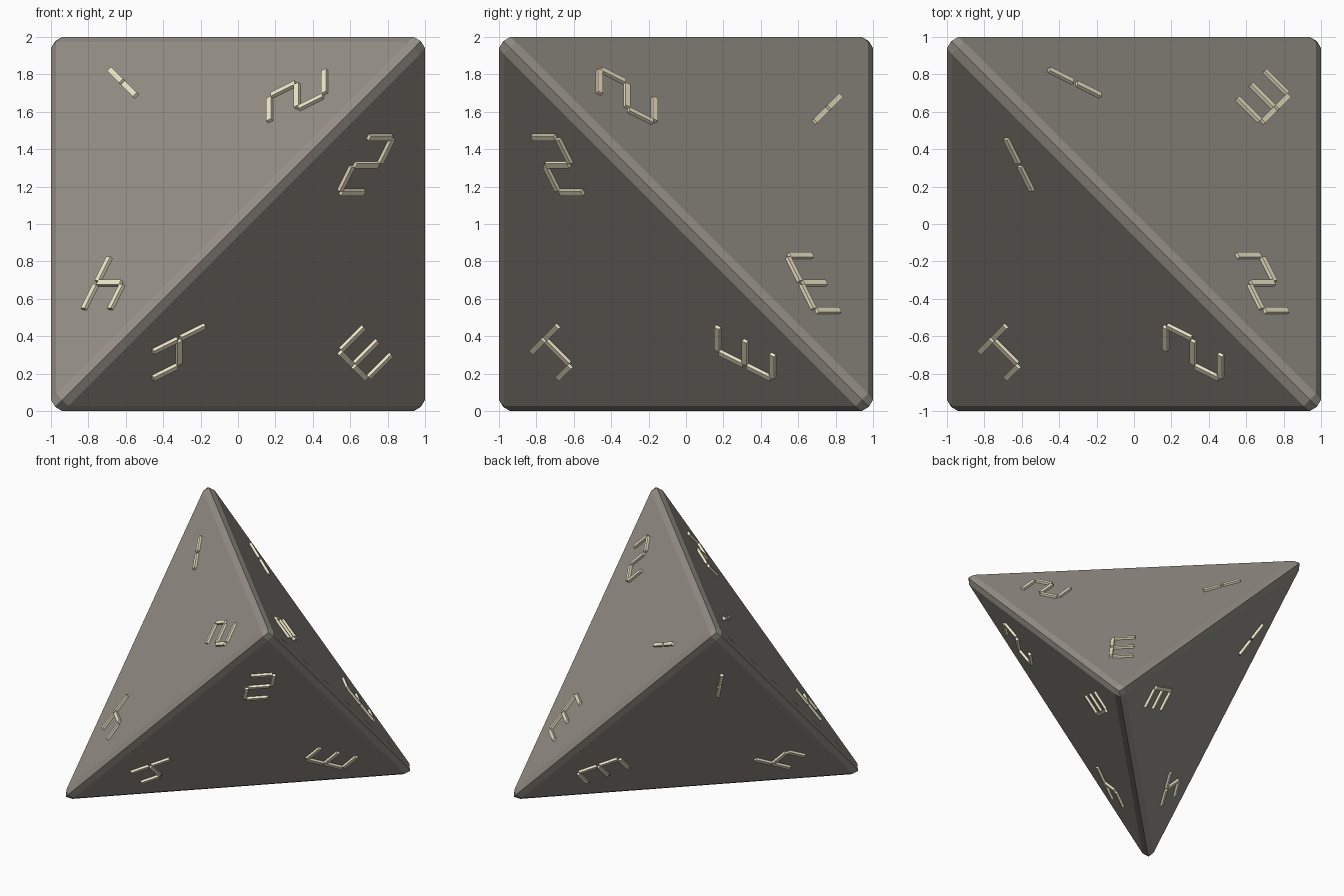
import bpy, bmesh
from mathutils import Vector, Matrix

if "Cube" in bpy.data.objects:
    bpy.data.objects.remove(bpy.data.objects["Cube"])

BEVEL = 0.08
S = 1 + 0.518 * BEVEL            # half cube holding the sharp tetrahedron
CENTRE = Vector((0, 0, 1))
CORNERS = [Vector((-1, 1, 1)), Vector((1, -1, 1)), Vector((1, 1, -1)), Vector((-1, -1, -1))]


def material(name, colour):
    m = bpy.data.materials.new(name)
    m.diffuse_color = (*colour, 1)
    m.use_nodes = True
    m.node_tree.nodes["Principled BSDF"].inputs["Base Color"].default_value = m.diffuse_color
    return m


def finish(bm, name, mat):
    bmesh.ops.recalc_face_normals(bm, faces=bm.faces)
    me = bpy.data.meshes.new(name)
    bm.to_mesh(me)
    bm.free()
    me.materials.append(mat)
    ob = bpy.data.objects.new(name, me)
    ob.location = CENTRE
    bpy.context.collection.objects.link(ob)
    return ob


stone = material("warm_grey", (0.30, 0.275, 0.24))
cream = material("cream", (0.88, 0.82, 0.60))

# Four-sided body with narrow rounded edges
bm = bmesh.new()
vs = [bm.verts.new(c * S) for c in CORNERS]
for i in range(4):
    bm.faces.new([v for j, v in enumerate(vs) if j != i])
bmesh.ops.recalc_face_normals(bm, faces=bm.faces)
bmesh.ops.bevel(bm, geom=bm.edges[:], offset=BEVEL, offset_type='OFFSET',
                segments=2, profile=0.5, affect='EDGES')
reach = max(abs(c) for v in bm.verts for c in v.co)
bmesh.ops.scale(bm, vec=Vector((1, 1, 1)) / reach, verts=bm.verts)
finish(bm, "die_body", stone)

# Inlay bars: (across, up, is_upright) on a two-square grid
W, H = 0.10, 0.18                # half width, half height
TOP, MID, LOW = (0, H, 0), (0, 0, 0), (0, -H, 0)
UL, UR = (-W, H / 2, 1), (W, H / 2, 1)
LL, LR = (-W, -H / 2, 1), (W, -H / 2, 1)
PATTERNS = [(UR, LR),
            (TOP, UR, MID, LL, LOW),
            (TOP, UR, MID, LR, LOW),
            (UL, UR, MID, LR)]
LENGTH, WIDTH, DEPTH = 0.157, 0.03, 0.03
SURFACE, OFFSET = 0.6195, 0.818  # bar top height from centre, distance to face middle

# Each corner carries the same pattern on its three faces, upright towards the corner
for i, corner in enumerate(CORNERS):
    bm = bmesh.new()
    for j, opposite in enumerate(CORNERS):
        if j == i:
            continue
        n = -opposite.normalized()
        up = (corner + opposite / 3).normalized()
        right = up.cross(n)
        frame = Matrix((right, up, n)).transposed().to_4x4()
        for x, y, upright in PATTERNS[i]:
            size = (WIDTH, LENGTH, DEPTH) if upright else (LENGTH + 0.015, WIDTH, DEPTH)
            place = Matrix.Translation((x, OFFSET + y, SURFACE - DEPTH / 2))
            bmesh.ops.create_cube(bm, size=1, matrix=frame @ place @ Matrix.Diagonal((*size, 1)))
    finish(bm, f"corner_marks_{i + 1}", cream)
